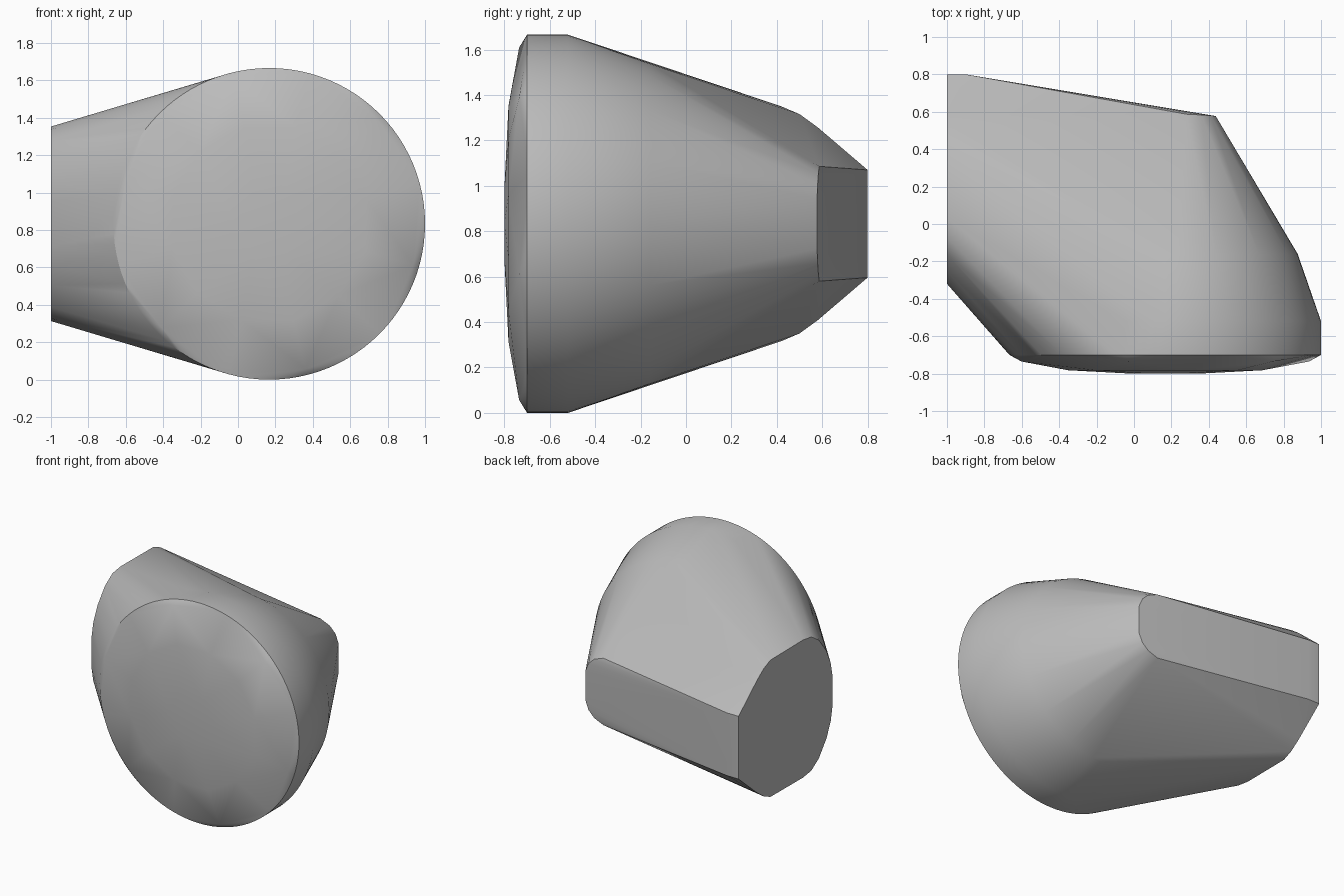
import bpy, bmesh
from math import cos, sin, radians, tau

if "Cube" in bpy.data.objects:
    bpy.data.objects.remove(bpy.data.objects["Cube"], do_unlink=True)

CX, CZ = 0.167, 0.833  # axis of the round front


def ring(y, radius, count, start=0.0):
    """Circle of points around the front axis at depth y."""
    return [(CX + radius * cos(radians(start) + tau * i / count), y,
             CZ + radius * sin(radians(start) + tau * i / count))
            for i in range(count)]


def mirrored(x, y, dz):
    """Pair of points above and below the axis."""
    return [(x, y, CZ + dz), (x, y, CZ - dz)]


# Round front: rim band, bevel and shallow faceted dome
points = ring(-0.70, 0.833, 96) + ring(-0.52, 0.833, 96)
points += ring(-0.735, 0.80, 6, 44)
points += ring(-0.782, 0.535, 12, 14)
points += ring(-0.80, 0.18, 6)

# Tapering shoulder behind the rim
points += ring(-0.16, 0.708, 64)

# Flat end cap on the right side
for y, dz in [(0.80, 0.237), (0.58, 0.425), (0.50, 0.483), (0.42, 0.517),
              (0.03, 0.520), (-0.07, 0.505), (-0.16, 0.445),
              (-0.25, 0.33), (-0.30, 0.22), (-0.32, 0.12)]:
    points += mirrored(-1.0, y, dz)

# Narrow rear face with a rounded end
for x, y, dz in [(-0.90, 0.80, 0.237), (0.28, 0.587, 0.253),
                 (0.36, 0.583, 0.222), (0.41, 0.58, 0.175),
                 (0.437, 0.577, 0.11)]:
    points += mirrored(x, y, dz)

# Wrap everything in one convex skin
bm = bmesh.new()
for p in points:
    bm.verts.new(p)
hull = bmesh.ops.convex_hull(bm, input=bm.verts[:])
bmesh.ops.delete(bm, geom=[v for v in bm.verts if not v.link_faces],
                 context="VERTS")
bmesh.ops.dissolve_limit(bm, angle_limit=radians(0.3), verts=bm.verts[:],
                         edges=bm.edges[:])
bmesh.ops.recalc_face_normals(bm, faces=bm.faces[:])

mesh = bpy.data.meshes.new("wedge_body")
bm.to_mesh(mesh)
bm.free()
body = bpy.data.objects.new("wedge_body", mesh)
bpy.context.collection.objects.link(body)

# Plain grey surface
grey = bpy.data.materials.new("plain_grey")
grey.use_nodes = True
colour = (0.5, 0.5, 0.5, 1.0)
grey.diffuse_color = colour
for node in grey.node_tree.nodes:
    if node.type == "BSDF_PRINCIPLED":
        node.inputs["Base Color"].default_value = colour
mesh.materials.append(grey)

# Smooth rounding with crisp cap edges
bpy.ops.object.select_all(action="DESELECT")
body.select_set(True)
bpy.context.view_layer.objects.active = body
bpy.ops.object.shade_smooth_by_angle(angle=radians(25))
